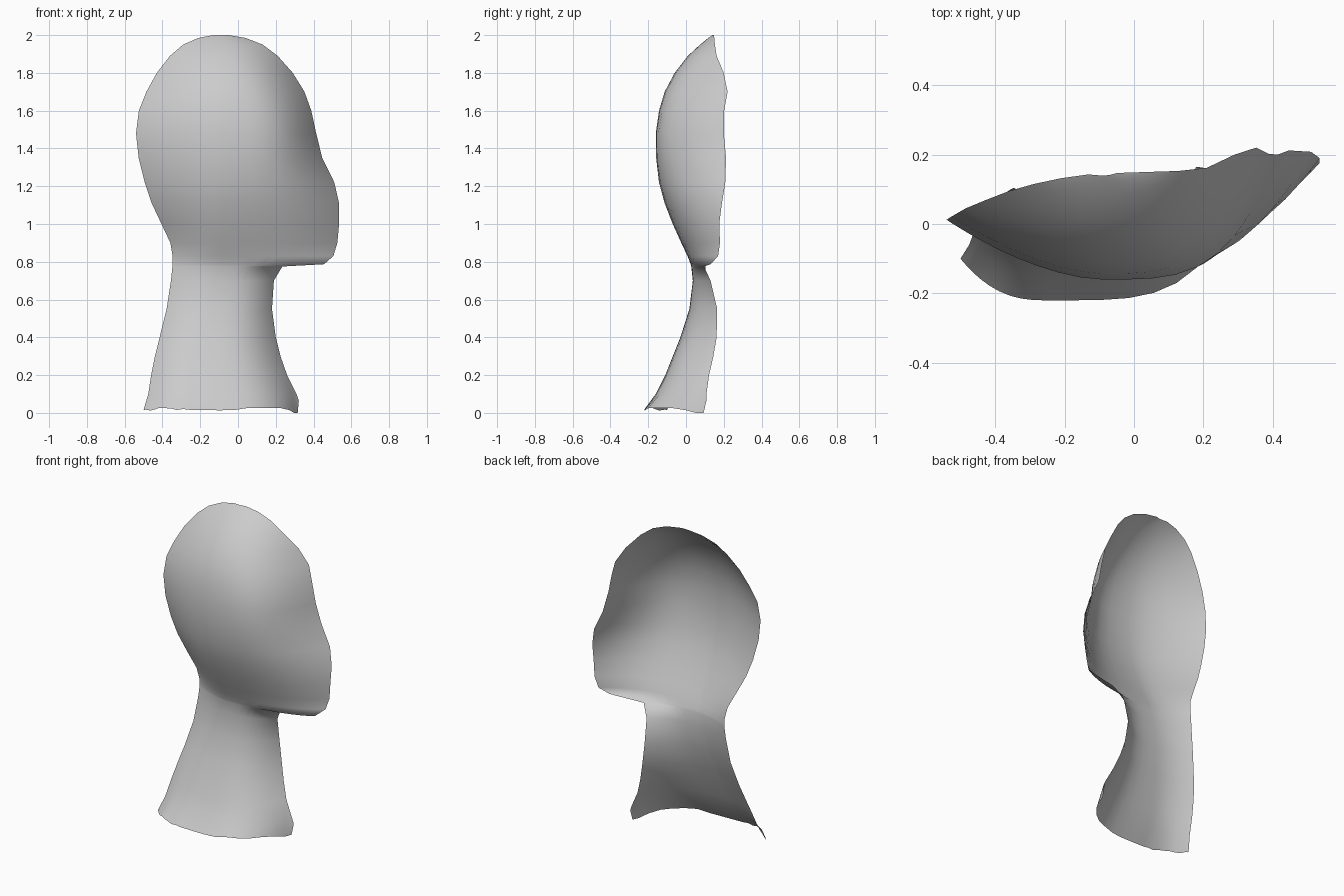
import bpy, bmesh, math, random

random.seed(4)
COLS = 11  # columns on each side of the ridge

# Cross-sections, top to bottom: z, left x, left y, ridge y, right x, right y
SECTIONS = [
    (2.00, -.13, .143, .140, -.05, .147),
    (1.985, -.21, .132, .118, .04, .150),
    (1.95, -.29, .115, .075, .13, .153),
    (1.89, -.36, .095, .010, .21, .162),
    (1.80, -.43, .068, -.060, .29, .200),
    (1.70, -.485, .045, -.113, .352, .220),
    (1.60, -.525, .022, -.143, .388, .202),
    (1.48, -.54, .012, -.160, .414, .200),
    (1.35, -.526, .012, -.158, .446, .212),
    (1.22, -.494, .022, -.143, .510, .208),
    (1.11, -.457, .038, -.113, .535, .190),
    (1.00, -.405, .062, -.070, .535, .176),
    (.90, -.358, .088, -.025, .526, .180),
    (.83, -.346, .100, .008, .505, .170),
    (.787, -.346, .104, .025, .455, .130),
    (.775, -.347, .104, .028, .235, .095),
    (.70, -.355, .100, .036, .190, .130),
    (.55, -.378, .085, .018, .180, .165),
    (.40, -.415, .050, -.030, .200, .162),
    (.30, -.440, .018, -.070, .225, .145),
    (.20, -.460, -.020, -.110, .260, .122),
    (.10, -.475, -.060, -.160, .310, .108),
    (.02, -.500, -.100, -.220, .322, .108),
]


def interp(keys, z):
    """Piecewise linear value from (z, value) pairs in rising z."""
    if z <= keys[0][0]:
        return keys[0][1]
    for (z0, v0), (z1, v1) in zip(keys, keys[1:]):
        if z <= z1:
            return v0 + (v1 - v0) * (z - z0) / (z1 - z0)
    return keys[-1][1]


RIDGE_X = [(0, -.26), (.4, -.19), (.8, -.09), (2, -.09)]
LEFT_POWER = [(0, 2.5), (.5, 2.1), (.9, 1.7), (2, 1.7)]
RIGHT_POWER = [(0, 4.5), (.5, 3.2), (.9, 2.8), (1.15, 2.9), (1.45, 3.8), (1.75, 3), (1.95, 2.2)]

# Head and neck: one open curved shell lofted through the sections
bm = bmesh.new()
rows = []
for i, (z, xl, yl, ym, xr, yr) in enumerate(SECTIONS):
    last = i == len(SECTIONS) - 1
    xm = interp(RIDGE_X, z)
    row = []
    for c in range(-COLS, COLS + 1):
        t = math.sin(abs(c) / COLS * math.pi / 2)
        xe, ye, p = (xl, yl, interp(LEFT_POWER, z)) if c < 0 else (xr, yr, interp(RIGHT_POWER, z))
        zz = z
        if last:  # ragged lower hem, lifting at the throat corner
            zz += random.uniform(-.008, .008)
            if c == COLS:
                zz = .065
            elif c >= COLS - 2:
                zz = 0
        row.append(bm.verts.new((xm + (xe - xm) * t, ym + (ye - ym) * t ** p, zz)))
    rows.append(row)
for up, low in zip(rows, rows[1:]):
    for c in range(2 * COLS):
        bm.faces.new((low[c], low[c + 1], up[c + 1], up[c])).smooth = True

mesh = bpy.data.meshes.new("head_shell")
bm.to_mesh(mesh)
bm.free()
shell = bpy.data.objects.new("head_shell", mesh)
bpy.context.collection.objects.link(shell)

grey = bpy.data.materials.new("light_grey")
grey.diffuse_color = (.6, .6, .6, 1)
mesh.materials.append(grey)
